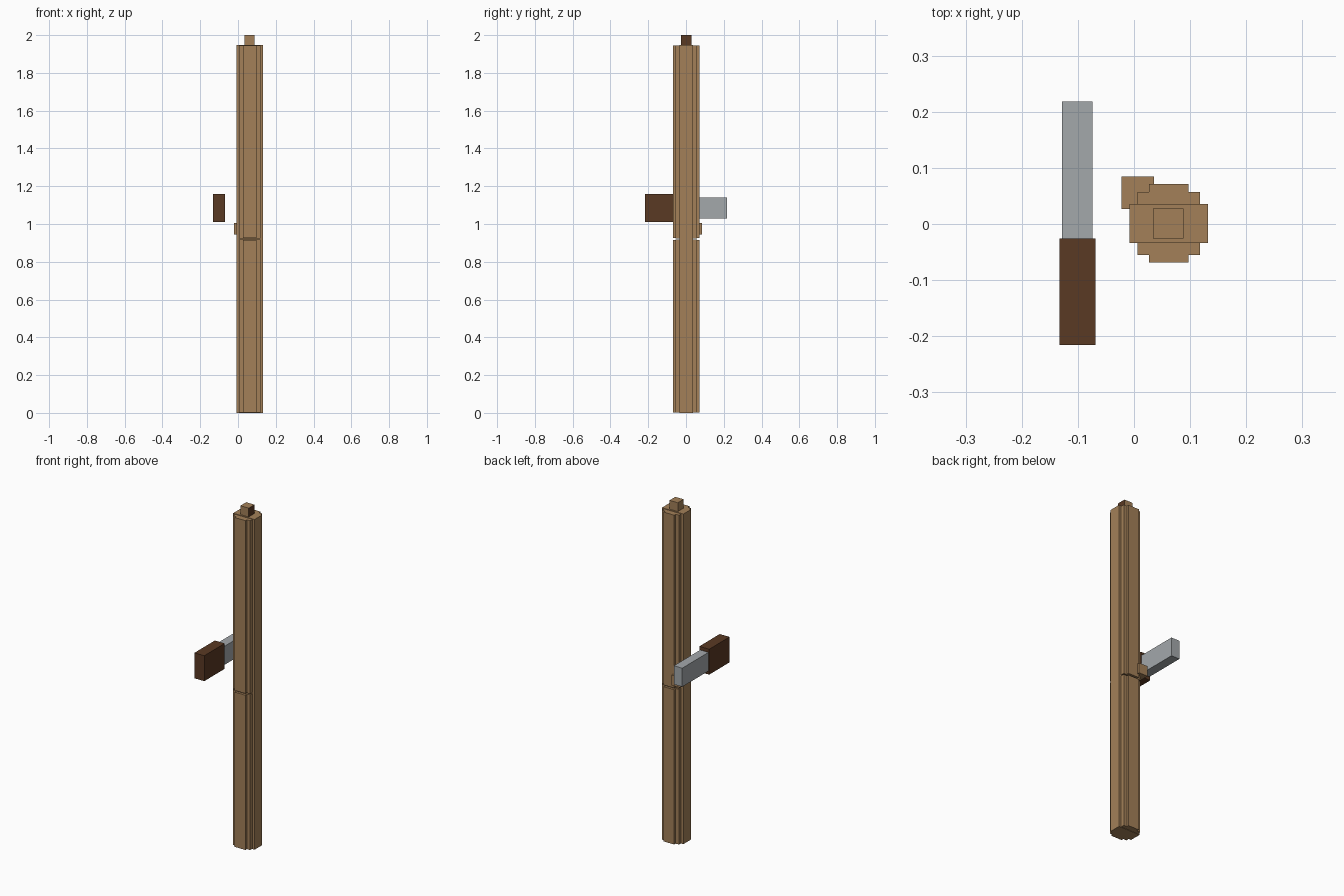
import bpy, bmesh

if "Cube" in bpy.data.objects:
    bpy.data.objects.remove(bpy.data.objects["Cube"])


def material(name, rgb):
    m = bpy.data.materials.new(name)
    m.diffuse_color = (*rgb, 1)
    m.use_nodes = True
    m.node_tree.nodes["Principled BSDF"].inputs["Base Color"].default_value = m.diffuse_color
    return m


TAN = material("tan wood", (0.366, 0.216, 0.098))
DARK = material("dark wood", (0.102, 0.041, 0.017))
STEEL = material("steel grey", (0.366, 0.392, 0.407))


def box(name, x, y, z, *mats):
    """Box from (min, max) ranges on each axis."""
    bm = bmesh.new()
    bmesh.ops.create_cube(bm, size=1)
    for v in bm.verts:
        for i, (lo, hi) in enumerate((x, y, z)):
            v.co[i] = lo if v.co[i] < 0 else hi
    mesh = bpy.data.meshes.new(name)
    bm.to_mesh(mesh)
    bm.free()
    for m in mats:
        mesh.materials.append(m)
    ob = bpy.data.objects.new(name, mesh)
    bpy.context.collection.objects.link(ob)
    return ob


# Pole: three crossed slabs give the stepped round section
CX, CY = 0.062, 0.001


def slab(name, hx, hy, z0, z1):
    box(name, (CX - hx, CX + hx), (CY - hy, CY + hy), (z0, z1), TAN)


slab("pole_core_slab", 0.07, 0.035, 0.0, 1.948)
for part, hx, hy, gap in (("square", 0.056, 0.056, 0.003),
                          ("deep", 0.035, 0.07, 0.005)):
    slab("lower_pole_" + part + "_slab", hx, hy, 0.002, 0.92 - gap)
    slab("upper_pole_" + part + "_slab", hx, hy, 0.92 + gap, 1.945)

# Peg on top, with its right face in dark wood
peg = box("top_peg", (0.034, 0.088), (-0.026, 0.028), (1.94, 2.0), TAN, DARK)
for p in peg.data.polygons:
    p.material_index = int(p.normal.x > 0.5)

# Branch stub on the back left
box("branch_stub", (-0.022, 0.036), (0.027, 0.085), (0.945, 1.005), TAN)

# Knife beside the pole
box("knife_handle", (-0.133, -0.069), (-0.216, -0.026), (1.01, 1.16), DARK)
box("knife_blade", (-0.128, -0.074), (-0.03, 0.218), (1.03, 1.14), STEEL)
